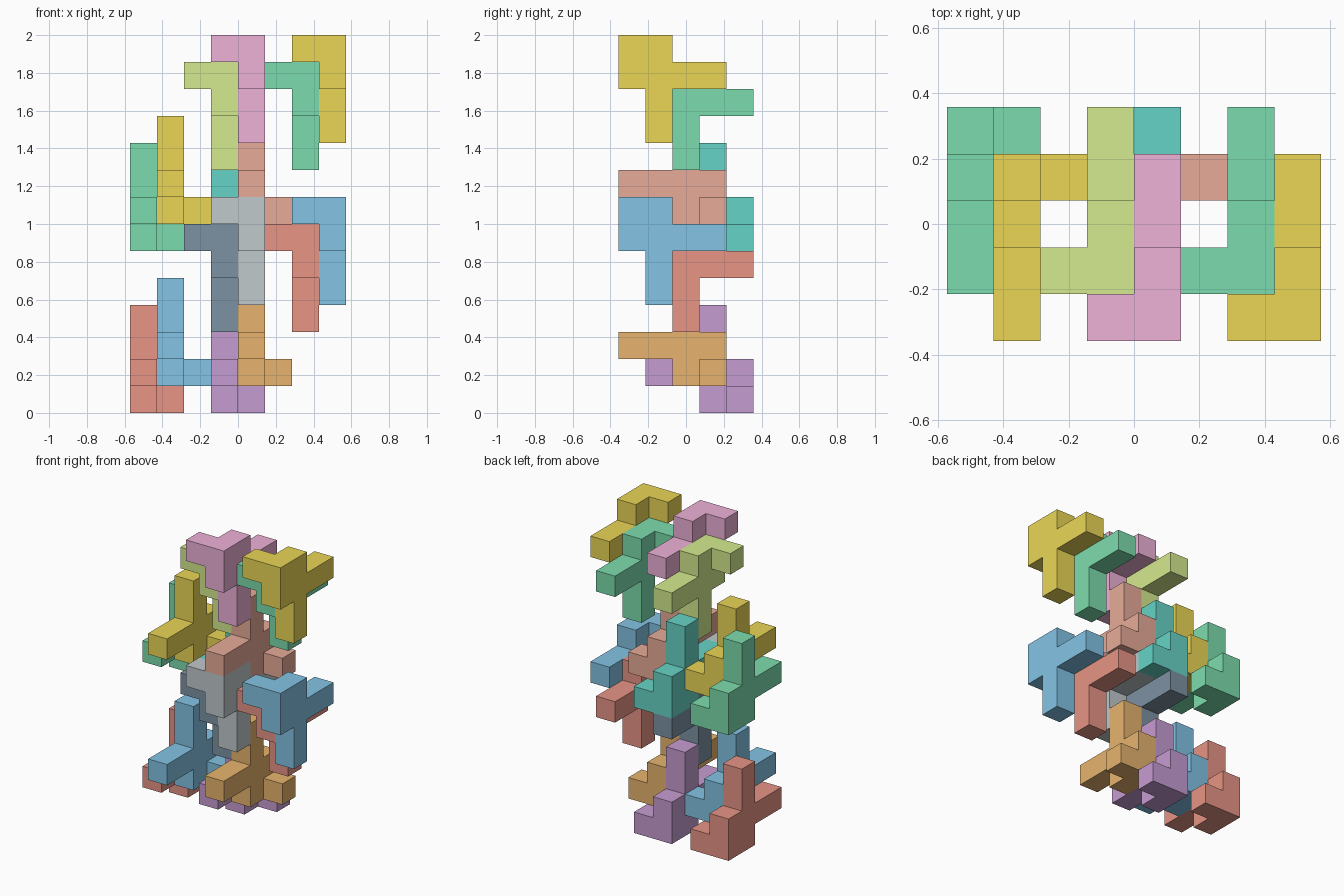
import bpy, bmesh
from mathutils import Vector

if "Cube" in bpy.data.objects:
    bpy.data.objects.remove(bpy.data.objects["Cube"])

U = 2 / 14                              # edge of one cube
ORIGIN = Vector((-4, -2.5, 0))          # corner of the 8 x 5 x 14 cell grid

# Hooked polycube, as cell offsets from its outer corner
HOOK = [(0, 0, 0), (-1, 0, 0), (0, 0, -1),
        (0, 1, 0), (0, 1, -1), (0, 1, -2), (0, 1, -3),
        (0, 2, -1), (0, 3, -1)]

AXES = [Vector(a) for a in ((1, 0, 0), (0, 1, 0), (0, 0, 1))]


def piece(name, corner, sign, color):
    """Skin the cells with outer faces only; sign -1 gives the inverted piece."""
    cells = {tuple(c + sign * o for c, o in zip(corner, off)) for off in HOOK}
    bm = bmesh.new()
    for cell in cells:
        centre = Vector(cell) + Vector((.5, .5, .5)) + ORIGIN
        for i in range(3):
            for s in (1, -1):
                n = AXES[i] * s
                if tuple(int(v) for v in Vector(cell) + n) in cells:
                    continue
                a, b = AXES[(i + 1) % 3] / 2, AXES[(i + 2) % 3] / 2 * s
                m = centre + n / 2
                bm.faces.new([bm.verts.new(p * U) for p in
                              (m - a - b, m + a - b, m + a + b, m - a + b)])
    bmesh.ops.remove_doubles(bm, verts=bm.verts, dist=1e-4)
    bmesh.ops.dissolve_limit(bm, angle_limit=0.01, verts=bm.verts, edges=bm.edges)
    mesh = bpy.data.meshes.new(name)
    bm.to_mesh(mesh)
    bm.free()
    mat = bpy.data.materials.new(name + "_paint")
    mat.diffuse_color = (*(int(color[k:k + 2], 16) / 255 for k in (0, 2, 4)), 1)
    mat.use_nodes = True
    mat.node_tree.nodes["Principled BSDF"].inputs["Base Color"].default_value = mat.diffuse_color
    mesh.materials.append(mat)
    bpy.context.collection.objects.link(bpy.data.objects.new(name, mesh))


# Hanging hooks: two nested pairs per tier
HANGING = [("right_outer_hook", (7, 0, 13), "D4AC18", "3A8DC8"),
           ("right_inner_hook", (6, 1, 12), "34B86C", "CC4C3C"),
           ("middle_outer_hook", (4, 0, 13), "DA72AE", "88969A"),
           ("middle_inner_hook", (3, 1, 12), "AAD446", "34495E")]
# Standing hooks: the inverted pieces that interlock below them
STANDING = [("middle_front_stand", (4, 3, 7), "CC6850", "CC7428"),
            ("middle_back_stand", (3, 4, 6), "22A890", "9055A4"),
            ("left_front_stand", (1, 3, 7), "D4AC18", "3A8DC8"),
            ("left_back_stand", (0, 4, 6), "34B86C", "CC4C3C")]

for group, sign in ((HANGING, 1), (STANDING, -1)):
    for name, (x, y, z), upper, lower in group:
        piece("upper_" + name, (x, y, z), sign, upper)
        piece("lower_" + name, (x, y, z - 6), sign, lower)
